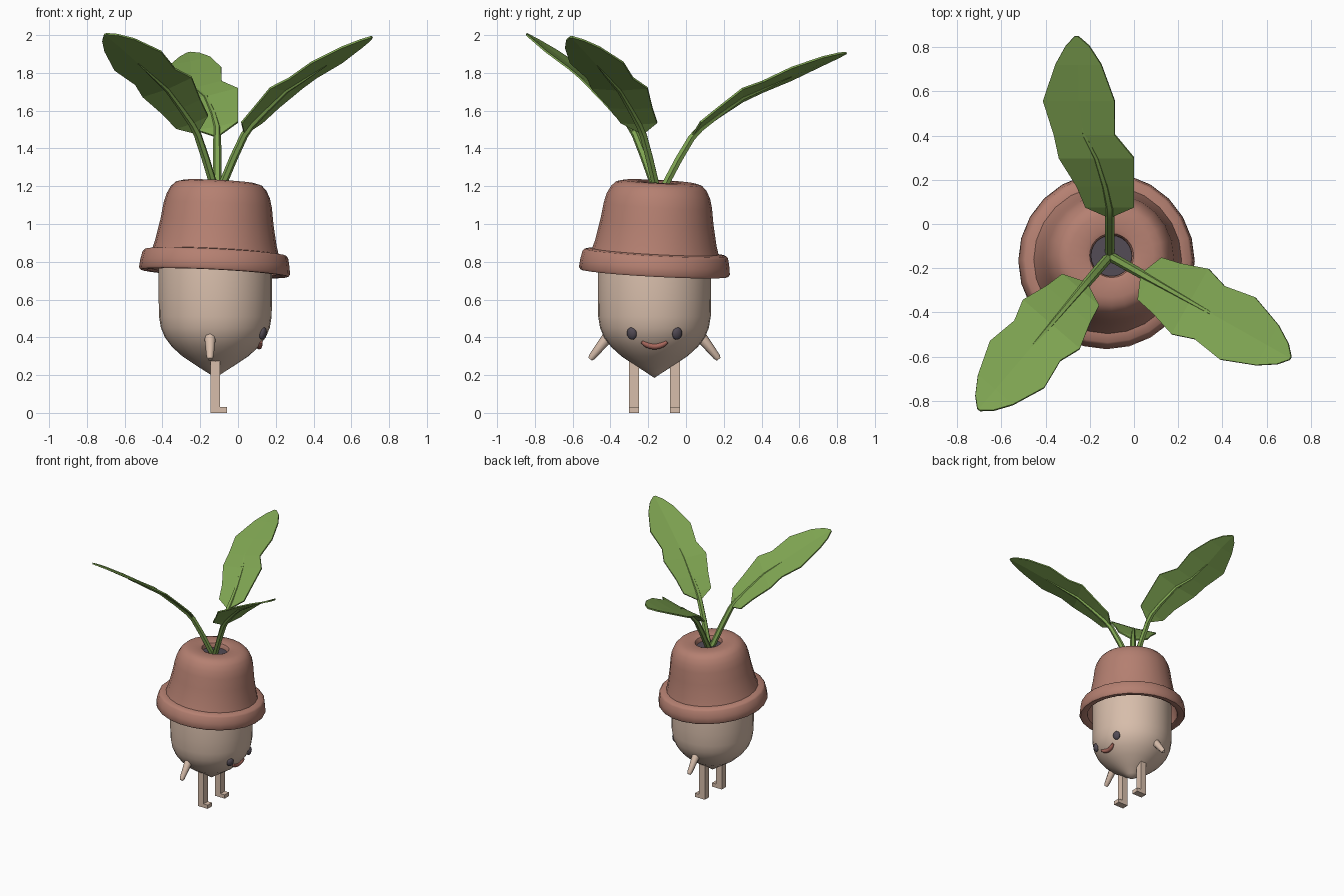
import bpy, bmesh, math
from mathutils import Vector, Matrix

if "Cube" in bpy.data.objects:
    bpy.data.objects.remove(bpy.data.objects["Cube"])

def mat(name, rgb):
    m = bpy.data.materials.new(name)
    m.diffuse_color = (*rgb, 1)
    m.use_nodes = True
    m.node_tree.nodes["Principled BSDF"].inputs["Base Color"].default_value = m.diffuse_color
    return m

CLAY = mat("terracotta", (0.46, 0.215, 0.165))
SKIN = mat("root_skin", (0.68, 0.51, 0.405))
LEAF = mat("leaf_green", (0.215, 0.38, 0.085))
DARK = mat("dark_grey", (0.085, 0.07, 0.09))
LIP = mat("lip_red", (0.40, 0.14, 0.11))

CX, CY = -0.12, -0.167          # body axis


def finish(name, bm, material, smooth=None):
    bmesh.ops.remove_doubles(bm, verts=bm.verts, dist=1e-5)
    bmesh.ops.recalc_face_normals(bm, faces=bm.faces)
    me = bpy.data.meshes.new(name)
    bm.to_mesh(me)
    bm.free()
    me.materials.append(material)
    ob = bpy.data.objects.new(name, me)
    bpy.context.collection.objects.link(ob)
    if smooth:
        bpy.ops.object.select_all(action='DESELECT')
        ob.select_set(True)
        bpy.context.view_layer.objects.active = ob
        bpy.ops.object.shade_smooth_by_angle(angle=math.radians(smooth))
    return ob


def lathe(name, profile, material, n=24, smooth=45):
    bm = bmesh.new()
    rings = [[bm.verts.new((r * math.cos(2 * math.pi * k / n), r * math.sin(2 * math.pi * k / n), z))
              for k in range(n)] if r > 0 else [bm.verts.new((0, 0, z))] for r, z in profile]
    for a, b in zip(rings, rings[1:]):
        for k in range(n):
            q = [a[k % len(a)], a[(k + 1) % len(a)], b[(k + 1) % len(b)], b[k % len(b)]]
            bm.faces.new(list(dict.fromkeys(q)))
    return finish(name, bm, material, smooth)


def tube(name, pts, radii, ref, material, sides=8, smooth=50):
    bm = bmesh.new()
    pts, ref, rings = [Vector(p) for p in pts], Vector(ref), []
    for i, (p, r) in enumerate(zip(pts, radii)):
        t = (pts[min(i + 1, len(pts) - 1)] - pts[max(i - 1, 0)]).normalized()
        n = (ref - t * ref.dot(t)).normalized()
        b = t.cross(n)
        rings.append([bm.verts.new(p + r * (n * math.cos(2 * math.pi * k / sides) + b * math.sin(2 * math.pi * k / sides)))
                      for k in range(sides)])
    for a, b in zip(rings, rings[1:]):
        for k in range(sides):
            bm.faces.new((a[k], a[(k + 1) % sides], b[(k + 1) % sides], b[k]))
    bm.faces.new(rings[0])
    bm.faces.new(rings[-1])
    return finish(name, bm, material, smooth)


# body: rounded cylinder with a pointed root end
body = lathe("body", [(0, 0.185), (0.045, 0.215), (0.10, 0.25), (0.175, 0.30), (0.23, 0.35), (0.267, 0.40),
                      (0.288, 0.45), (0.298, 0.51), (0.30, 0.60), (0.30, 0.80), (0.27, 0.95), (0.18, 1.04), (0, 1.08)],
             SKIN, 32, 60)
body.location = (CX, CY, 0)

# upturned pot, slightly tilted
tilt = Vector((0, 0, 1)).rotation_difference(Vector((0.05, 0.053, 1))).to_matrix().to_4x4()
pot_frame = Matrix.Translation((-0.125, -0.168, 0.74)) @ tilt
pot = lathe("pot", [(0.30, 0.16), (0.325, 0.09), (0.34, 0.01), (0.36, 0), (0.392, 0), (0.40, 0.012), (0.396, 0.05),
                    (0.386, 0.098), (0.375, 0.11), (0.335, 0.115), (0.322, 0.16), (0.30, 0.27), (0.287, 0.36),
                    (0.274, 0.41), (0.253, 0.45), (0.228, 0.475), (0.19, 0.485), (0.12, 0.485), (0.1, 0.478),
                    (0.093, 0.46), (0.093, 0.40)], CLAY, 24, 45)
pot.matrix_world = pot_frame
soil = lathe("soil", [(0, 0.445), (0.0935, 0.445)], DARK)
soil.matrix_world = pot_frame


# legs with feet pointing to +x
def box(bm, lo, hi):
    lo, hi = Vector(lo), Vector(hi)
    m = Matrix.Translation((lo + hi) / 2) @ Matrix.Diagonal((*(hi - lo), 1))
    bmesh.ops.create_cube(bm, size=1, matrix=m)


for side, label in ((-1, "right"), (1, "left")):
    y = CY + side * 0.108
    bm = bmesh.new()
    box(bm, (-0.145, y - 0.027, 0), (-0.095, y + 0.027, 0.32))
    box(bm, (-0.095, y - 0.027, 0), (-0.058, y + 0.027, 0.03))
    finish(label + "_leg", bm, SKIN)
    # arms: short tapered stubs
    path = [(-0.148, CY + side * d, z) for d, z in ((0.22, 0.435), (0.25, 0.398), (0.33, 0.297), (0.34, 0.284))]
    tube(label + "_arm", path, (0.03, 0.03, 0.019, 0.012), (1, 0, 0), SKIN)
    # eyes
    bm = bmesh.new()
    bmesh.ops.create_uvsphere(bm, u_segments=14, v_segments=10, radius=1)
    e = finish(label + "_eye", bm, DARK, 60)
    e.scale = (0.018, 0.028, 0.033)
    e.location = (0.132, CY + side * 0.12, 0.42)
    e.rotation_euler = (0, 0.2, side * 0.42)

# smiling mouth
arc = [k / 5 for k in range(-5, 6)]
tube("mouth", [(0.112 + 0.01 * a * a, CY + 0.067 * a, 0.352 + 0.024 * a * a) for a in arc],
     [0.016 - 0.008 * a ** 4 for a in arc], (0, 0, 1), LIP)

# leaves: shared outline (distance, half width, height), three directions
OUTLINE = [(0.165, 0.0, 1.475), (0.21, 0.11, 1.53), (0.30, 0.13, 1.61), (0.42, 0.17, 1.71), (0.52, 0.138, 1.765),
           (0.665, 0.162, 1.845), (0.82, 0.104, 1.93), (0.90, 0.053, 1.97), (0.94, 0.008, 1.99)]
STEM = [(0, 1.15), (0.035, 1.215), (0.10, 1.35)]
BEND = [0, 0, 0.02, 0.06, 0.115, 0.14, 0.142, 0.146, 0.15]


def leaf(label, angle, stretch, pitch, roll, bend):
    u = Vector((math.cos(angle), math.sin(angle), 0))
    side = Vector((-u.y, u.x, 0))

    def at(s, w, z):
        return Vector((-0.11, -0.145, z + pitch * s)) + u * s * stretch + side * w

    bm = bmesh.new()
    rows, rib = [], []
    for (s, w, z), b in zip(OUTLINE, BEND):
        b *= bend
        lift = 0.06 * w
        rib.append(at(s, b, z - 0.004))
        rows.append([bm.verts.new(p) for p in (at(s, b + w, z + lift + roll * w), at(s, b, z),
                                               at(s, b - w, z + lift - roll * w))])
    for a, c in zip(rows, rows[1:]):
        for i in (0, 1):
            bm.faces.new((a[i], a[i + 1], c[i + 1], c[i]))
    bmesh.ops.remove_doubles(bm, verts=bm.verts, dist=1e-5)
    bm.faces.ensure_lookup_table()
    ob = finish(label + "_leaf", bm, LEAF)
    sol = ob.modifiers.new("thickness", 'SOLIDIFY')
    sol.thickness = 0.01
    sol.offset = 0
    # stem runs on as the midrib
    path = [at(s, 0, z) for s, z in STEM] + rib[:6]
    tube(label + "_stem", path, (0.022, 0.022, 0.022, 0.021, 0.02, 0.017, 0.014, 0.011, 0.004), side, LEAF, 6)


leaf("rear", math.radians(90), 1.058, -0.09, -0.2, 1)
leaf("right", math.radians(-29.5), 1.0, 0.0, 0.0, 0)
leaf("left", math.radians(-130.5), 0.972, 0.015, 0.3, 0)
